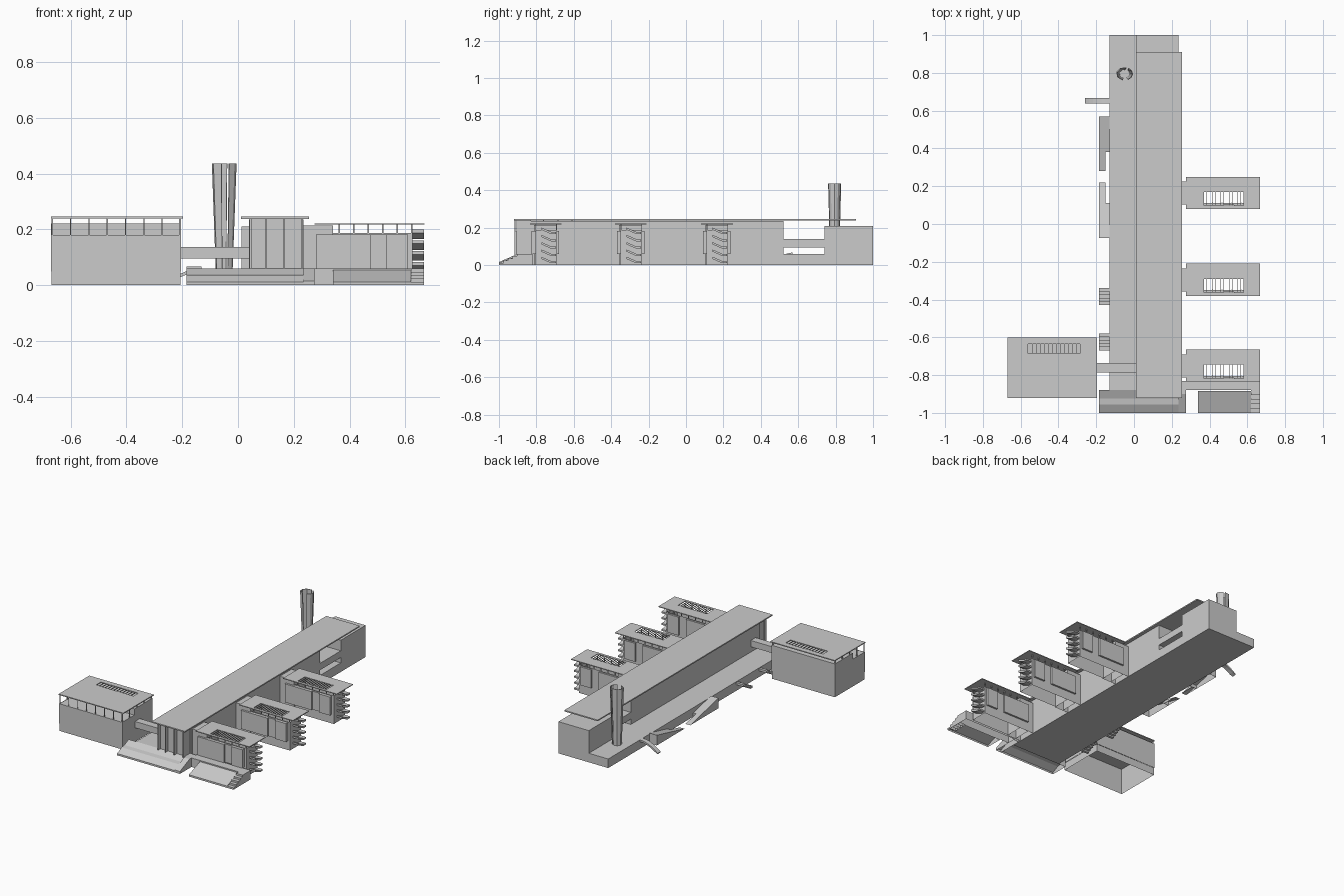
import bpy, bmesh, math

if "Cube" in bpy.data.objects:
    bpy.data.objects.remove(bpy.data.objects["Cube"])


def mesh(name, verts, faces):
    me = bpy.data.meshes.new(name)
    me.from_pydata(verts, [], faces)
    bm = bmesh.new()
    bm.from_mesh(me)
    bmesh.ops.recalc_face_normals(bm, faces=bm.faces)
    bm.to_mesh(me)
    bm.free()
    ob = bpy.data.objects.new(name, me)
    bpy.context.collection.objects.link(ob)
    return ob


def box(name, x0, x1, y0, y1, z0, z1, bottom=True, top=True):
    v = [(x, y, z) for z in (z0, z1) for x, y in ((x0, y0), (x1, y0), (x1, y1), (x0, y1))]
    f = [(i, (i + 1) % 4, (i + 1) % 4 + 4, i + 4) for i in range(4)]
    if bottom:
        f.append((3, 2, 1, 0))
    if top:
        f.append((4, 5, 6, 7))
    return mesh(name, v, f)


def sweep(name, profile, a, b, axis="x", closed=True):
    # 2D profile swept along x or y; an open sweep leaves the underside out
    n = len(profile)
    v = [(t, p, z) if axis == "x" else (p, t, z) for t in (a, b) for p, z in profile]
    f = [(i, (i + 1) % n, (i + 1) % n + n, i + n) for i in range(n if closed else n - 1)]
    return mesh(name, v, f + [tuple(range(n)), tuple(range(n, 2 * n))])


def skylight_roof(name, x0, x1, y0, y1, z0, z1, hole, slats):
    # flat roof slab with a rectangular opening crossed by slats
    a, b, c, d = hole
    xs, ys = (x0, a, b, x1), (y0, c, d, y1)
    v = [(x, y, z) for z in (z0, z1) for y in ys for x in xs]
    f = []
    for j in range(3):
        for i in range(3):
            if (i, j) != (1, 1):
                q = (j * 4 + i, j * 4 + i + 1, j * 4 + i + 5, j * 4 + i + 4)
                f += [q, tuple(k + 16 for k in q)]
    for loop in ((0, 1, 2, 3, 7, 11, 15, 14, 13, 12, 8, 4), (5, 6, 10, 9)):
        for k, p in enumerate(loop):
            q = loop[(k + 1) % len(loop)]
            f.append((p, q, q + 16, p + 16))
    mesh(name, v, f)
    for i in range(1, slats):
        x = a + (b - a) * i / slats
        box(name + "_slat", x - .001, x + .001, c, d, z0, z1)


# plinth and main hall
box("plinth", -.13, .235, -.88, 1, 0, .06)
box("main_hall", .04, .235, -.83, .52, .06, .236)
box("main_roof", .01, .255, -.92, .91, .238, .246)
box("rear_block", .012, .235, .74, 1, .06, .21)
box("rear_bridge", .04, .235, .52, .74, .095, .14)

# glazed entrance with mullions
box("entrance_glass", .045, .23, -.88, -.83, .06, .238)
for x in (.045, .10, .165, .23):
    box("entrance_mullion", x - .003, x + .003, -.905, -.88, .06, .238)

# entrance steps and flanking ramp, hollow underneath
steps = [(-1, 0), (-1, .012), (-.955, .036), (-.925, .04), (-.88, .06), (-.88, 0)]
sweep("entrance_steps", steps, -.185, .235, closed=False)
cheek = [(-1, 0), (-1, .016), (-.9, .06), (-.83, .06), (-.83, 0)]
sweep("entrance_cheek", cheek, .235, .275, closed=False)
ramp = [(-1, 0), (-1, .012), (-.885, .055), (-.885, 0)]
sweep("forecourt_ramp", ramp, .34, .62, closed=False)
box("forecourt_terrace", .275, .667, -.88, -.82, 0, .06, bottom=False)
for i in range(5):
    y = -1 + i * .024
    box("forecourt_stair", .62, .667, y, y + .024, 0, .012 * (i + 1), bottom=False)

# three repeated side wings
for c in (-.75, -.295, .165):
    skylight_roof("wing_roof", .275, .668, c - .085, c + .085, .217, .222,
                  (.37, .58, c - .068, c + .005), 14)
    box("wing_link", .235, .34, c - .062, c + .06, 0, .215, bottom=False)
    box("wing_walls", .275, .625, c - .055, c + .06, 0, .187, bottom=False, top=False)
    for x0, x1 in ((.28, .475), (.53, .61)):
        box("wing_front_bay", x0, x1, c - .075, c - .055, .06, .182)
        box("wing_rear_bay", x0, x1, c + .06, c + .072, .06, .182)
    box("wing_bay_recess", .475, .53, c - .065, c - .055, .06, .182)
    for i in range(6):
        x = .36 + i * .052
        for y in (c - .055, c + .056):
            box("wing_post", x, x + .005, y, y + .004, .187, .217)
    # end stair with stacked flights
    for i in range(5):
        z = .01 + i * .039
        p = [(c - .022, z + .034), (c - .022, z + .022), (c + .028, z), (c + .055, z),
             (c + .055, z + .01), (c + .032, z + .01)]
        sweep("stair_flight", p, .622, .667)

# annex building on the left: front gallery, full-height rear half
skylight_roof("annex_roof", -.67, -.197, -.92, -.6, .24, .246,
              (-.56, -.285, -.686, -.635), 13)
box("annex_walls", -.67, -.205, -.918, -.602, .05, .18, bottom=False, top=False)
box("annex_base", -.668, -.207, -.914, -.604, 0, .05, bottom=False, top=False)
box("annex_ceiling", -.667, -.208, -.915, -.605, .176, .18)
box("annex_rear_upper", -.67, -.205, -.79, -.602, .18, .222)
for i in range(8):
    x = -.668 + i * .0657
    box("annex_post", x, x + .004, -.916, -.912, .18, .24)
for i in range(5):
    y = -.916 + i * .076
    for x in (-.668, -.211):
        box("annex_side_post", x, x + .005, y, y + .005, .18, .24)
box("annex_bridge", -.205, .04, -.785, -.735, .095, .137)

# two access ramps on the left side descending toward each other
for high, mid, low in ((.57, .38, .28), (-.075, .11, .22)):
    z = .068 * (mid - low) / (high - low)
    sweep("side_ramp_upper", [(mid, 0), (mid, z), (high, .068), (high, 0)],
          -.185, -.13, closed=False)
    sweep("side_ramp_lower", [(low, 0), (mid, z), (mid, 0)], -.185, -.15, closed=False)

# small stairs along the left side
for a in (-.43, -.67):
    for i in range(5):
        y = a + i * .018
        box("side_stair", -.185, -.13, y, y + .018, .01 * i, .01 * i + .014)

# curved side footbridge
arc = [(-.13 - .13 * t / 6, .06 - .055 * (t / 6) ** 2) for t in range(7)]
sweep("side_footbridge", arc + [(x, max(0, z - .012)) for x, z in reversed(arc)],
      .637, .668, axis="y")


# tower made of two flaring curved shells
def tower_shell(name, start, end):
    v, f, n = [], [], 4
    for z, rx, ry in ((.06, .031, .026), (.437, .045, .036)):
        for k in (1, .88):
            for i in range(n + 1):
                a = math.radians(start + (end - start) * i / n)
                v.append((-.05 + rx * k * math.cos(a), .795 + ry * k * math.sin(a), z))
    m = n + 1
    for i in range(n):
        for p, q in ((0, 2), (1, 3), (0, 1), (2, 3)):
            f.append((p * m + i, p * m + i + 1, q * m + i + 1, q * m + i))
    for i in (0, n):
        f.append((i, m + i, 3 * m + i, 2 * m + i))
    mesh(name, v, f)


tower_shell("tower_left_shell", 75, 258)
tower_shell("tower_right_shell", -65, 60)
